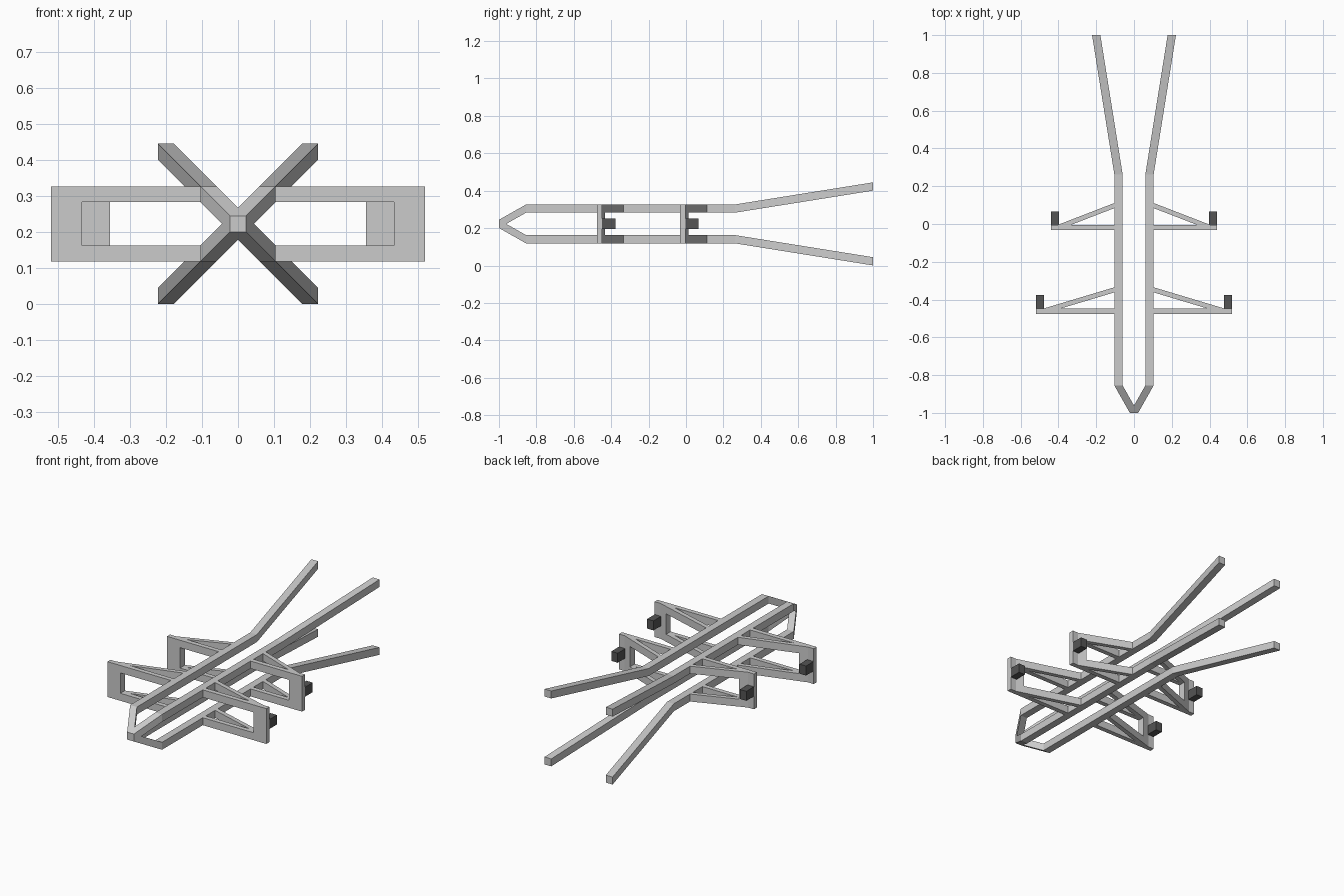
import bpy, bmesh

if "Cube" in bpy.data.objects:
    bpy.data.objects.remove(bpy.data.objects["Cube"])

C = 0.2225      # height of the long axis
B = 0.022       # half thickness of a rail
H = 0.104       # half height of the wing frames


def make_object(name, bm, mat=None):
    bmesh.ops.recalc_face_normals(bm, faces=bm.faces)
    me = bpy.data.meshes.new(name)
    bm.to_mesh(me)
    bm.free()
    ob = bpy.data.objects.new(name, me)
    bpy.context.collection.objects.link(ob)
    if mat:
        me.materials.append(mat)
    return ob


def prism(bm, outline, z0, z1):
    """Extrude an xy outline between two heights."""
    low = [bm.verts.new((x, y, z0)) for x, y in outline]
    high = [bm.verts.new((x, y, z1)) for x, y in outline]
    bm.faces.new(low[::-1])
    bm.faces.new(high)
    n = len(outline)
    for i in range(n):
        j = (i + 1) % n
        bm.faces.new((low[i], low[j], high[j], high[i]))


def rect(x0, x1, y0, y1):
    return [(x0, y0), (x1, y0), (x1, y1), (x0, y1)]


def side_points(points, side):
    return [(x * side, y) for x, y in points]


# Four square rails: meet at the nose, run parallel, splay at the back
path = [(-1.0, 0.0), (-0.855, 0.082), (0.262, 0.082), (1.0, 0.2)]
for sx, side in ((-1, "left"), (1, "right")):
    for sz, level in ((-1, "lower"), (1, "upper")):
        bm = bmesh.new()
        rings = []
        for y, d in path:
            rings.append([bm.verts.new((sx * d + a * B, y, C + sz * d + b * B))
                          for a, b in ((-1, -1), (1, -1), (1, 1), (-1, 1))])
        for r, s in zip(rings, rings[1:]):
            for i in range(4):
                j = (i + 1) % 4
                bm.faces.new((r[i], r[j], s[j], s[i]))
        bm.faces.new(rings[0])
        bm.faces.new(rings[-1])
        make_object(f"{level}_{side}_rail", bm)

dark = bpy.data.materials.new("dark_grey")
dark.diffuse_color = (0.09, 0.09, 0.09, 1)
dark.use_nodes = True
dark.node_tree.nodes["Principled BSDF"].inputs["Base Color"].default_value = dark.diffuse_color

# Wing frames: name, back face y, outer x, brace reach behind the frame
for name, yb, xo, reach in (("front", -0.448, 0.518, 0.113),
                            ("rear", -0.004, 0.44, 0.115)):
    yf = yb - 0.028
    xi = xo - 0.085             # inner edge of the outer post
    tip = xo - 0.038            # where the brace meets the frame
    slope = reach / (tip - H)
    edge = yb + slope * (tip - xi)
    gap = 0.027                 # brace thickness along y
    foot = tip - gap / slope
    for s, side in ((-1, "left"), (1, "right")):
        # C-shaped frame with two arms and an outer post
        bm = bmesh.new()
        prof = [(H, -H), (xo, -H), (xo, H), (H, H), (H, H - 2 * B),
                (xi, H - 2 * B), (xi, 2 * B - H), (H, 2 * B - H)]
        face = bm.faces.new([bm.verts.new((x * s, yf, C + z)) for x, z in prof])
        ext = bmesh.ops.extrude_face_region(bm, geom=[face])
        bmesh.ops.translate(bm, vec=(0, yb - yf, 0), verts=[
            v for v in ext["geom"] if isinstance(v, bmesh.types.BMVert)])
        make_object(f"{name}_{side}_wing_frame", bm)

        # Diagonal braces and the wedge behind the post
        bm = bmesh.new()
        brace = [(H, yb + reach - gap), (foot, yb), (tip, yb), (H, yb + reach)]
        for z0 in (-H, H - 2 * B):
            prism(bm, side_points(brace, s), C + z0, C + z0 + 2 * B)
        wedge = [(xi, yb), (tip, yb), (xi, edge)]
        prism(bm, side_points(wedge, s), C - H + 2 * B, C + H - 2 * B)
        make_object(f"{name}_{side}_brace", bm)

        # Dark motor block on the back of the post
        bm = bmesh.new()
        prism(bm, side_points(rect(xo - 0.042, xo, yb, yb + 0.071), s),
              C - 0.027, C + 0.029)
        make_object(f"{name}_{side}_block", bm, dark)
